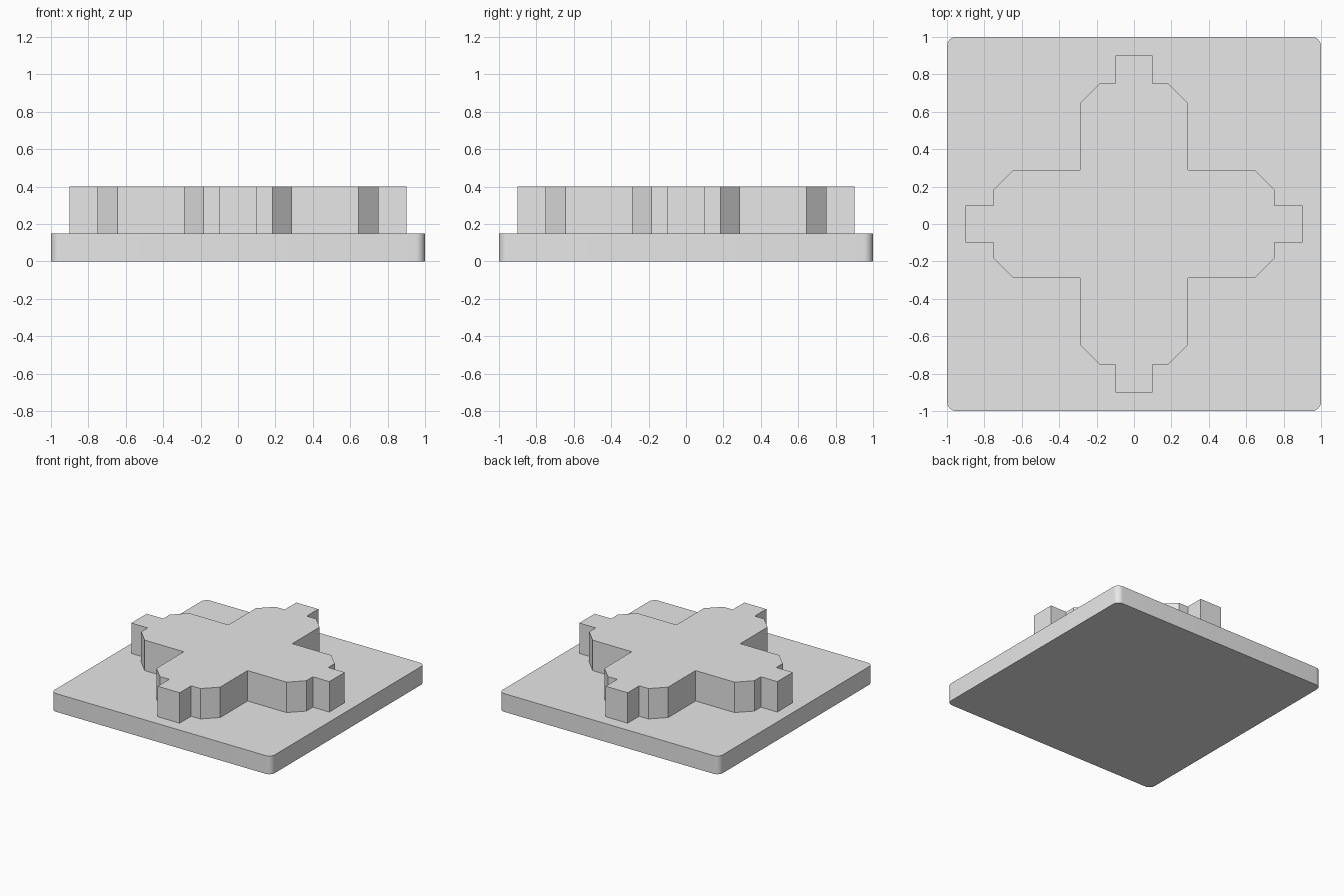
import bpy, bmesh
from math import radians, sin, cos
from mathutils import Matrix, Vector

cube = bpy.data.objects.get("Cube")
if cube:
    bpy.data.objects.remove(cube, do_unlink=True)

grey = bpy.data.materials.new("light grey")
grey.use_nodes = True
colour = (0.8, 0.8, 0.8, 1)
grey.diffuse_color = colour
grey.node_tree.nodes["Principled BSDF"].inputs["Base Color"].default_value = colour


def extrude_outline(name, outline, bottom, top):
    """Build a closed solid from a flat outline."""
    bm = bmesh.new()
    base = bm.faces.new([bm.verts.new((p.x, p.y, bottom)) for p in outline])
    result = bmesh.ops.extrude_face_region(bm, geom=[base], use_keep_orig=True)
    raised = [v for v in result["geom"] if isinstance(v, bmesh.types.BMVert)]
    bmesh.ops.translate(bm, verts=raised, vec=(0, 0, top - bottom))
    bmesh.ops.recalc_face_normals(bm, faces=bm.faces)
    mesh = bpy.data.meshes.new(name)
    bm.to_mesh(mesh)
    bm.free()
    mesh.materials.append(grey)
    obj = bpy.data.objects.new(name, mesh)
    bpy.context.collection.objects.link(obj)
    return obj


def four_fold(points):
    """Repeat a run of outline points around the centre."""
    return [Matrix.Rotation(radians(90 * i), 2) @ Vector(p)
            for i in range(4) for p in points]


# Square base plate with rounded corners
radius, steps = 0.05, 8
corner = [(1 - radius + radius * cos(radians(90 * i / steps)),
           1 - radius + radius * sin(radians(90 * i / steps)))
          for i in range(steps + 1)]
plate = extrude_outline("base_plate", four_fold(corner), 0, 0.15)

# Raised cross: one chamfered arm with an end tab, repeated four times
half_arm = [(0.645, 0.29), (0.75, 0.185), (0.75, 0.1), (0.9, 0.1)]
arm = [(0.29, -0.29)] + [(x, -y) for x, y in half_arm] + half_arm[::-1]
extrude_outline("raised_cross", four_fold(arm), 0.15, 0.4)

# Smooth only the rounded plate corners
bpy.ops.object.select_all(action="DESELECT")
plate.select_set(True)
bpy.context.view_layer.objects.active = plate
bpy.ops.object.shade_smooth_by_angle(angle=radians(30))
